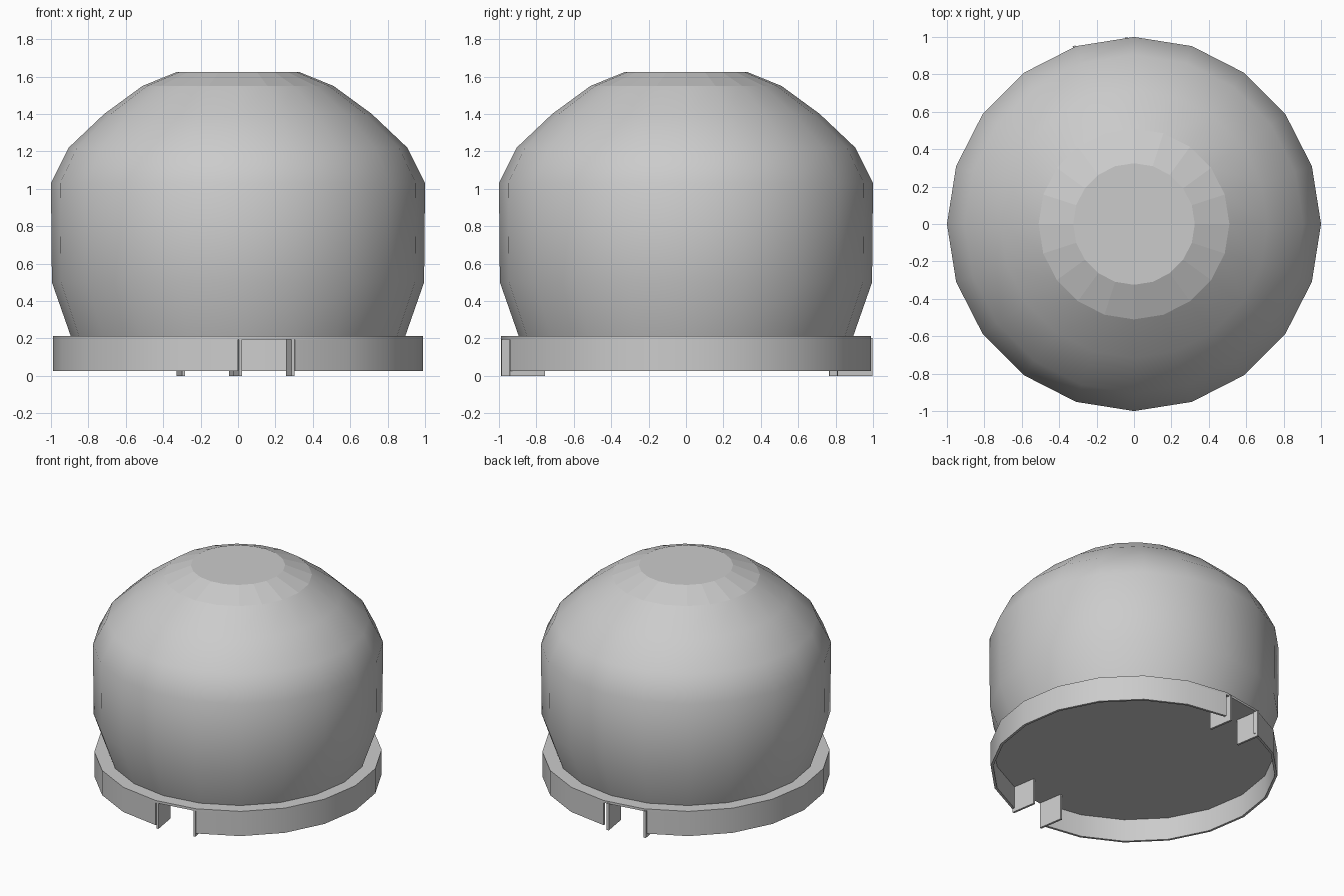
import bpy, bmesh
from math import sin, cos, radians
from mathutils import Matrix, Vector

if "Cube" in bpy.data.objects:
    bpy.data.objects.remove(bpy.data.objects["Cube"])

SIDES = 20


def ring_point(r, deg, z):
    return (r * cos(radians(deg)), r * sin(radians(deg)), z)


def finish(name, bm, smooth=None):
    bmesh.ops.recalc_face_normals(bm, faces=bm.faces)
    mesh = bpy.data.meshes.new(name)
    bm.to_mesh(mesh)
    bm.free()
    obj = bpy.data.objects.new(name, mesh)
    bpy.context.collection.objects.link(obj)
    if smooth:
        bpy.ops.object.select_all(action='DESELECT')
        obj.select_set(True)
        bpy.context.view_layer.objects.active = obj
        bpy.ops.object.shade_smooth_by_angle(angle=radians(smooth))
    return obj


def lathe(name, profile, smooth):
    # closed solid of revolution from (radius, height) pairs
    bm = bmesh.new()
    rings = [[bm.verts.new(ring_point(r, i * 360 / SIDES, z)) for i in range(SIDES)]
             for r, z in profile]
    for a, b in zip(rings, rings[1:]):
        for i in range(SIDES):
            j = (i + 1) % SIDES
            bm.faces.new((a[i], a[j], b[j], b[i]))
    bm.faces.new(rings[0])
    bm.faces.new(rings[-1])
    return finish(name, bm, smooth)


# rounded dome with a flat top and a faceted upper band
dome = lathe("dome", [(0.89, 0.2), (0.995, 0.5), (1.0, 1.03), (0.905, 1.22),
                      (0.715, 1.40), (0.51, 1.55), (0.325, 1.625)], 40)
for face in dome.data.polygons:
    if face.center.z > 1.56:
        face.use_smooth = False

# thin plate closing the base
lathe("base_plate", [(0.99, 0.195), (0.99, 0.213)], 30)


def skirt(name, start):
    # thin curved wall of nine segments, leaving one-segment gaps
    bm = bmesh.new()
    loops = []
    for i in range(10):
        a = start + i * 18
        loops.append([bm.verts.new(ring_point(r, a, z)) for r, z in
                      ((0.99, 0.025), (0.99, 0.213), (0.972, 0.213), (0.972, 0.025))])
    for a, b in zip(loops, loops[1:]):
        for i in range(4):
            j = (i + 1) % 4
            bm.faces.new((a[i], a[j], b[j], b[i]))
    bm.faces.new(loops[0])
    bm.faces.new(loops[-1])
    finish(name, bm, 30)


skirt("skirt_right", -72)
skirt("skirt_left", 108)

# pairs of radial guide tabs inside the two gaps
for name, angle, shift in (("front", -81, (0, 0, 0)), ("back", 99, (-0.027, 0.01, 0))):
    for side in (-1, 1):
        bm = bmesh.new()
        bmesh.ops.create_cube(bm, size=1)
        turn = Matrix.Translation(Vector(shift)) @ Matrix.Rotation(radians(angle), 4, 'Z')
        place = Matrix.Translation((0.882, side * 0.142, 0.101))
        bm.transform(turn @ place @ Matrix.Diagonal((0.19, 0.016, 0.202, 1)))
        finish(f"{name}_tab_{'left' if side < 0 else 'right'}", bm)
